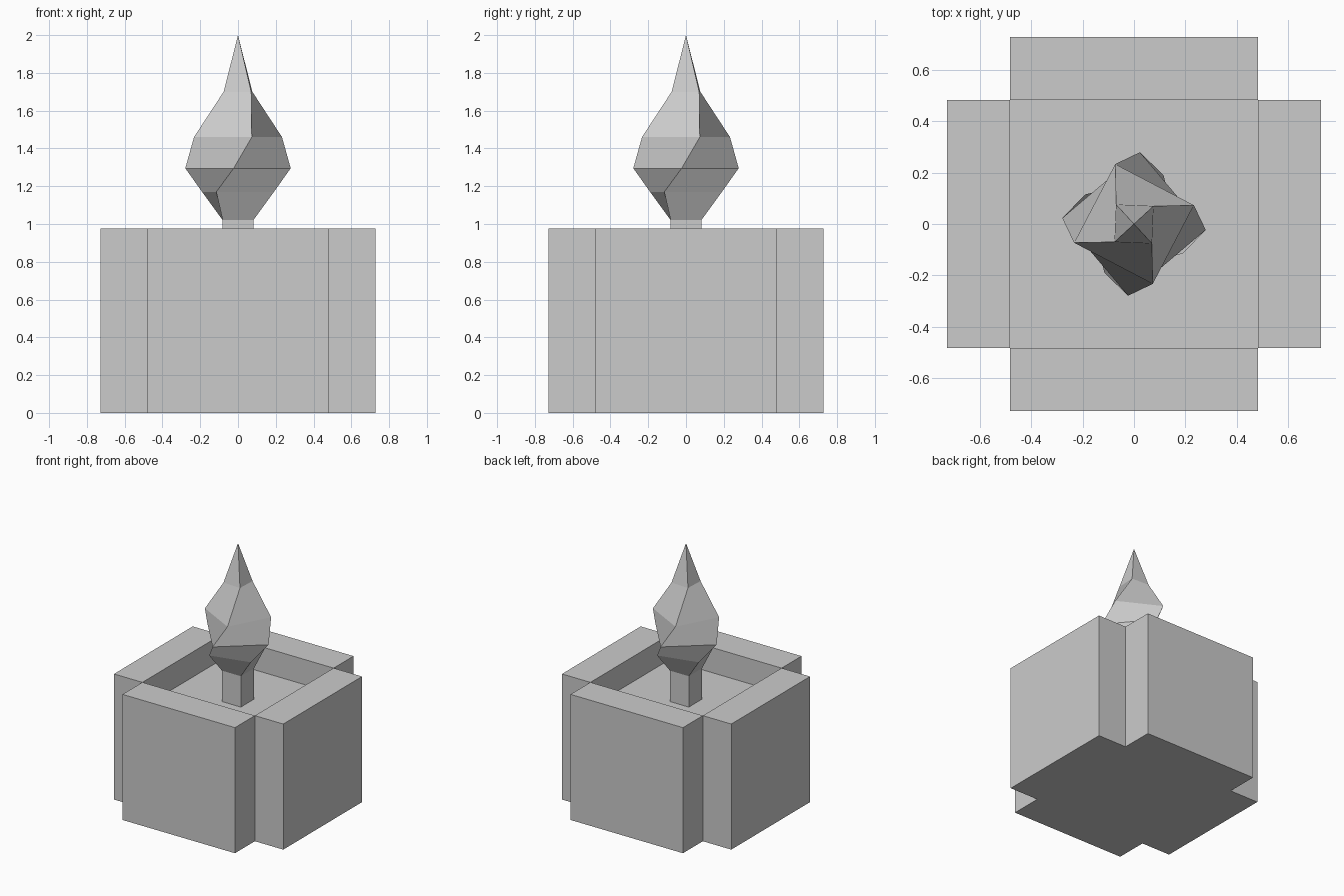
import bpy, bmesh
from mathutils import Vector

if "Cube" in bpy.data.objects:
    bpy.data.objects.remove(bpy.data.objects["Cube"])

INNER, OUTER = 0.483, 0.727
TOP, FLOOR = 0.975, 0.78
WICK, WICK_TOP = 0.081, 1.02


def finish(bm, name):
    bmesh.ops.recalc_face_normals(bm, faces=bm.faces)
    mesh = bpy.data.meshes.new(name)
    bm.to_mesh(mesh)
    bm.free()
    obj = bpy.data.objects.new(name, mesh)
    bpy.context.collection.objects.link(obj)


def box(half, z0, z1):
    bm = bmesh.new()
    bmesh.ops.create_cube(bm, size=1)
    for v in bm.verts:
        v.co = (v.co.x * 2 * half, v.co.y * 2 * half, z1 if v.co.z > 0 else z0)
    bm.normal_update()
    return bm


def push(bm, face, offset):
    new = bmesh.ops.extrude_discrete_faces(bm, faces=[face])["faces"][0]
    bmesh.ops.translate(bm, vec=offset, verts=new.verts)


# Candle body: square core, four arms pushed outward, top sunk to the wax floor
bm = box(INNER, 0, TOP)
jobs = []
for f in bm.faces:
    n = f.normal.copy()
    if abs(n.z) < 0.5:
        jobs.append((f, n * (OUTER - INNER)))
    elif n.z > 0.5:
        jobs.append((f, Vector((0, 0, FLOOR - TOP))))
for f, offset in jobs:
    push(bm, f, offset)
finish(bm, "candle_body")

# Wick
finish(box(WICK, FLOOR, WICK_TOP), "wick")

# Flame: four-sided twisting rings, each given by one corner (x, y, z)
rings = [(WICK, -WICK, WICK_TOP), (0.19, -0.115, 1.17), (0.279, -0.023, 1.295),
         (0.233, 0.073, 1.46), (0.076, 0.070, 1.70)]
bm = bmesh.new()
loops = []
for x, y, z in rings:
    corners = [(x, y), (-y, x), (-x, -y), (y, -x)]
    loops.append([bm.verts.new((a, b, z)) for a, b in corners])
tip = bm.verts.new((0, 0, 2))
for i in range(4):
    j = (i + 1) % 4
    for lo, hi in zip(loops, loops[1:]):
        bm.faces.new((lo[i], lo[j], hi[j], hi[i]))
    bm.faces.new((loops[-1][i], loops[-1][j], tip))
finish(bm, "flame")
